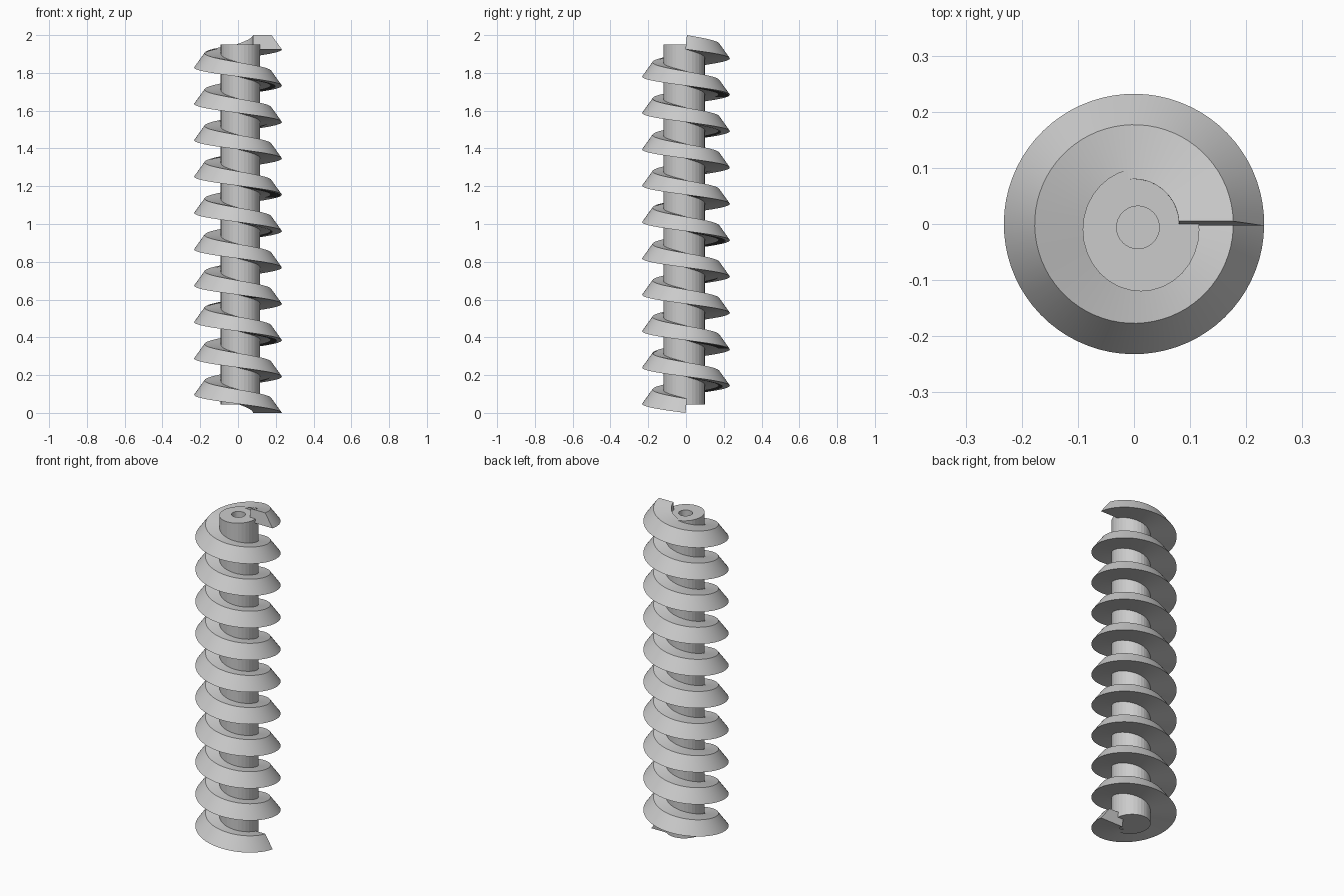
import bpy, bmesh, math

if "Cube" in bpy.data.objects:
    bpy.data.objects.remove(bpy.data.objects["Cube"], do_unlink=True)

grey = bpy.data.materials.new("plain grey")
grey.use_nodes = True
colour = (0.6, 0.6, 0.6, 1)
grey.diffuse_color = colour
grey.node_tree.nodes["Principled BSDF"].inputs["Base Color"].default_value = colour


def finish(name, bm, smooth_angle):
    bmesh.ops.recalc_face_normals(bm, faces=bm.faces)
    mesh = bpy.data.meshes.new(name)
    bm.to_mesh(mesh)
    bm.free()
    mesh.materials.append(grey)
    obj = bpy.data.objects.new(name, mesh)
    bpy.context.collection.objects.link(obj)
    bpy.ops.object.select_all(action="DESELECT")
    obj.select_set(True)
    bpy.context.view_layer.objects.active = obj
    if smooth_angle:
        bpy.ops.object.shade_smooth_by_angle(angle=math.radians(smooth_angle))
    return obj


# Thread: trapezoid swept down a left-handed helix, section leaning with the slope
TURNS, STEPS, PITCH = 10, 72, 0.1925
PROFILE = [(0.08, 0), (0.232, 0), (0.177, 0.075), (0.08, 0.075)]
bm = bmesh.new()
rings = []
for i in range(TURNS * STEPS + 1):
    ring = []
    for r, h in PROFILE:
        lean = 0.005 if h else -0.003
        a = -math.tau * i / STEPS + lean / r
        z = PITCH * i / STEPS + h
        ring.append(bm.verts.new((r * math.cos(a), r * math.sin(a), z)))
    rings.append(ring)
for low, high in zip(rings, rings[1:]):
    for k in range(4):
        n = (k + 1) % 4
        bm.faces.new((low[k], low[n], high[n], high[k]))
bm.faces.new(rings[0])
bm.faces.new(rings[-1])
finish("screw_thread", bm, 30)

# Core: slightly off-centre shaft with a blind bore in its top
SIDES = 32
LOW, TOP, FLOOR = 0.045, 1.95, 1.4
bm = bmesh.new()


def loop(cx, cy, rx, ry, z):
    return [bm.verts.new((cx + rx * math.cos(math.tau * i / SIDES),
                          cy + ry * math.sin(math.tau * i / SIDES), z))
            for i in range(SIDES)]


shaft = (0.0125, -0.01, 0.104, 0.11)
bore = (0.007, -0.006, 0.038, 0.038)
loops = [loop(*shaft, LOW), loop(*shaft, TOP), loop(*bore, TOP), loop(*bore, FLOOR)]
for a, b in zip(loops, loops[1:]):
    for i in range(SIDES):
        n = (i + 1) % SIDES
        bm.faces.new((a[i], a[n], b[n], b[i]))
bm.faces.new(loops[0])
bm.faces.new(loops[-1])
finish("core_shaft", bm, 0)
